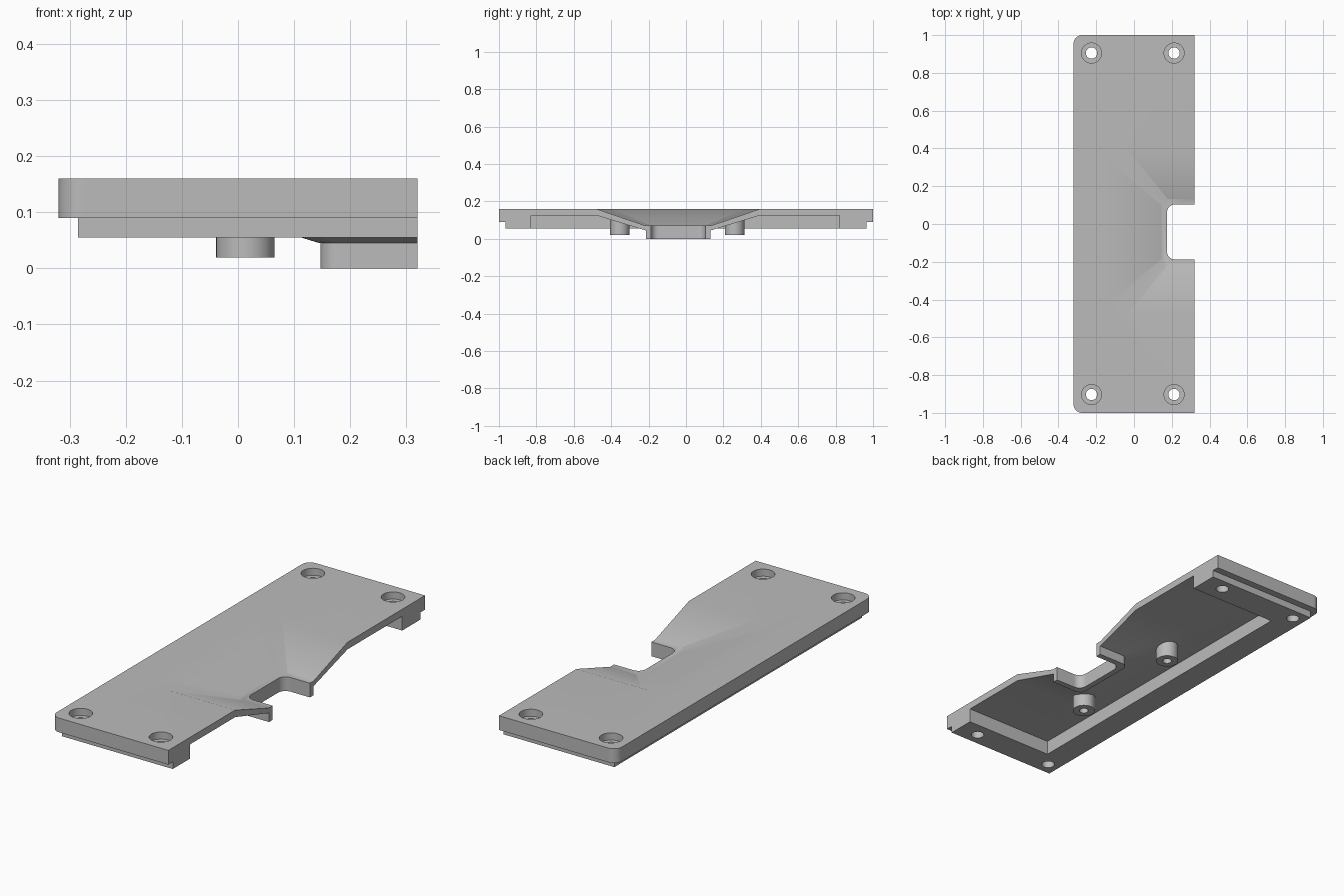
import bpy
import bmesh
from math import radians, pi, sin, cos

cube = bpy.data.objects.get("Cube")
if cube:
    bpy.data.objects.remove(cube, do_unlink=True)

grey = bpy.data.materials.new("grey plastic")
grey.use_nodes = True
grey.diffuse_color = (0.5, 0.5, 0.5, 1)
grey.node_tree.nodes["Principled BSDF"].inputs["Base Color"].default_value = (0.5, 0.5, 0.5, 1)


def rounded(x0, y0, x1, y1, r=0, seg=12):
    """Rectangle outline whose two corners on the -x side are rounded."""
    pts = [(x1, y0), (x1, y1)]
    if not r:
        return pts + [(x0, y1), (x0, y0)]
    for cy, start in ((y1 - r, pi / 2), (y0 + r, pi)):
        for i in range(seg + 1):
            a = start + i / seg * pi / 2
            pts.append((x0 + r + r * cos(a), cy + r * sin(a)))
    return pts


def circle(x, y, r, n=40):
    return [(x + r * cos(2 * pi * i / n), y + r * sin(2 * pi * i / n)) for i in range(n)]


def loft(name, lower, z0, upper, z1):
    """Closed solid between two outlines with matching point counts."""
    bm = bmesh.new()
    a = [bm.verts.new((x, y, z0)) for x, y in lower]
    b = [bm.verts.new((x, y, z1)) for x, y in upper]
    n = len(a)
    for i in range(n):
        j = (i + 1) % n
        bm.faces.new((a[i], a[j], b[j], b[i]))
    bm.faces.new(a[::-1])
    bm.faces.new(b)
    bmesh.ops.recalc_face_normals(bm, faces=bm.faces)
    mesh = bpy.data.meshes.new(name)
    bm.to_mesh(mesh)
    bm.free()
    obj = bpy.data.objects.new(name, mesh)
    bpy.context.collection.objects.link(obj)
    return obj


def prism(name, outline, z0, z1):
    return loft(name, outline, z0, outline, z1)


def activate(obj):
    bpy.ops.object.select_all(action='DESELECT')
    bpy.context.view_layer.objects.active = obj
    obj.select_set(True)


def combine(obj, other, operation):
    activate(obj)
    mod = obj.modifiers.new("combine", 'BOOLEAN')
    mod.operation = operation
    mod.solver = 'EXACT'
    mod.object = other
    bpy.ops.object.modifier_apply(modifier=mod.name)
    bpy.data.objects.remove(other, do_unlink=True)


def finish(obj):
    obj.data.materials.clear()
    obj.data.materials.append(grey)
    for p in obj.data.polygons:
        p.material_index = 0
    activate(obj)
    bpy.ops.object.shade_smooth_by_angle(angle=radians(20))
    mod = obj.modifiers.new("weighted normals", 'WEIGHTED_NORMAL')
    mod.keep_sharp = True


def funnel(t, x1, grow=0):
    """Outline of the sunken area: t = 0 at its floor, t = 1 at the top face."""
    def mix(a, b):
        return a + (b - a) * t
    return rounded(mix(0.145, -0.12) - grow, mix(-0.217, -0.48) - grow,
                   x1, mix(0.133, 0.397) + grow, mix(0.035, 0.085) + grow)


END = 0.32

# Top plate with the stepped lip below it
body = prism("cover_plate", rounded(-0.32, -1, 0.40, 1, 0.045), 0.09, 0.16)
combine(body, prism("lip", rounded(-0.285, -0.965, 0.41, 0.965), 0.055, 0.11), 'UNION')

# Hollow underside, open on the +x side
combine(body, prism("pocket", rounded(-0.16, -0.83, 0.5, 0.822), -0.1, 0.125), 'DIFFERENCE')

# Sloping shell and collar that hang down around the notch
combine(body, loft("shell", funnel(0, 0.42), 0.045, funnel(1.15, 0.42, 0.008), 0.14), 'UNION')
combine(body, prism("collar", rounded(0.147, -0.215, 0.43, 0.131, 0.035), 0, 0.085), 'UNION')

# Sunken funnel, notch and straight end cut
combine(body, loft("sunken_area", funnel(0, 0.6), 0.07, funnel(1.2, 0.6), 0.178), 'DIFFERENCE')
combine(body, prism("notch", rounded(0.175, -0.187, 0.7, 0.103, 0.04), -0.2, 0.3), 'DIFFERENCE')
combine(body, prism("end_cut", rounded(END, -1.5, 0.8, 1.5), -0.3, 0.4), 'DIFFERENCE')

# Counterbored screw holes
for x in (-0.225, 0.212):
    for y in (-0.903, 0.905):
        combine(body, prism("screw_hole", circle(x, y, 0.03), -0.2, 0.3), 'DIFFERENCE')
        combine(body, prism("counterbore", circle(x, y, 0.053), 0.125, 0.3), 'DIFFERENCE')
finish(body)

# Hollow mounting posts under the shell
for name, y in (("front_post", -0.355), ("back_post", 0.26)):
    post = prism(name, circle(0.013, y, 0.052), 0.019, 0.1)
    combine(post, prism("post_bore", circle(0.013, y, 0.021), -0.1, 0.075), 'DIFFERENCE')
    finish(post)
